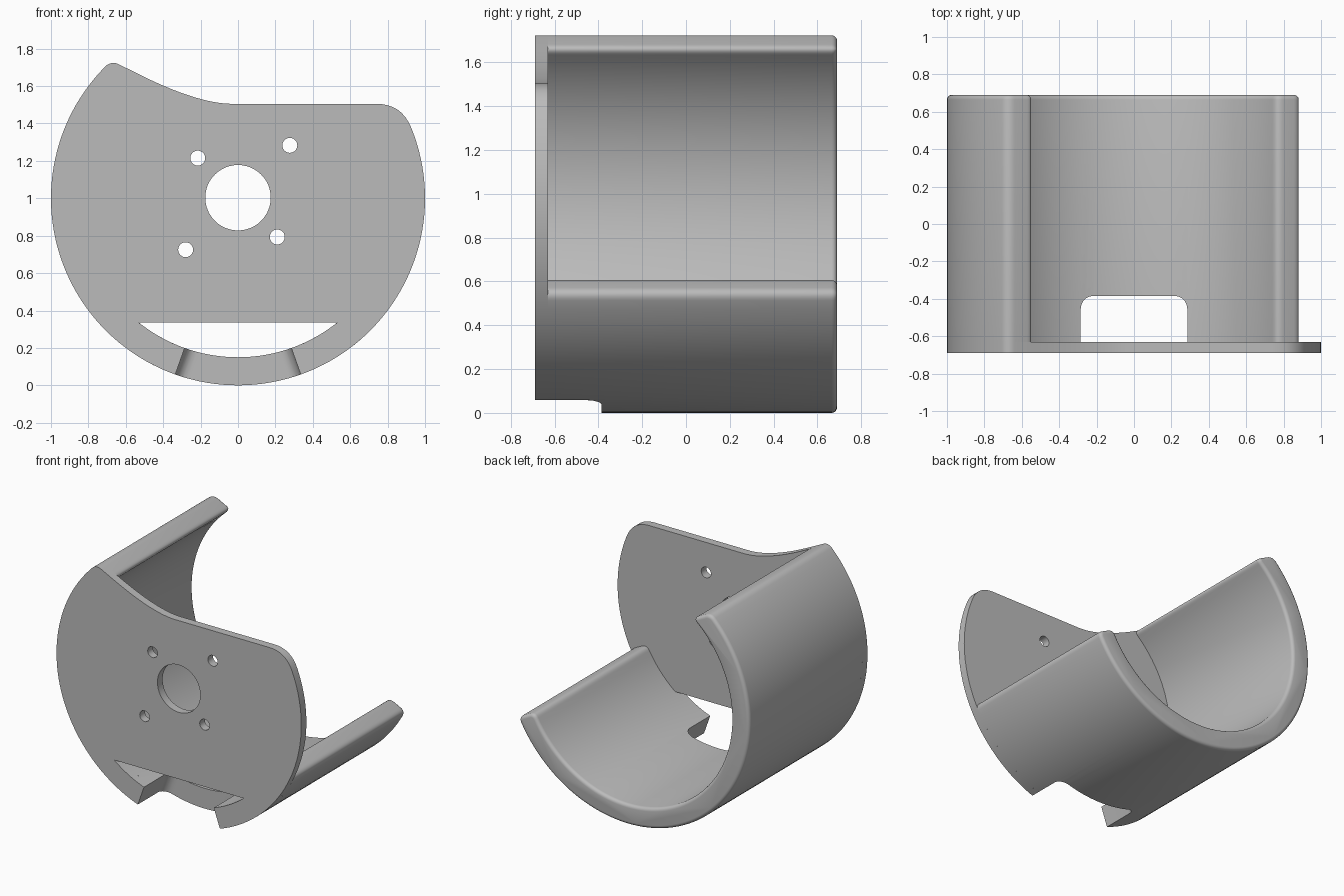
import bpy, bmesh
from math import sin, cos, pi, radians
from mathutils import Vector

old = bpy.data.objects.get("Cube")
if old:
    bpy.data.objects.remove(old, do_unlink=True)

OUTER, INNER = 1.0, 0.85
FRONT, PLATE_BACK, REAR = -0.69, -0.63, 0.69
FILLET = 0.045

grey = bpy.data.materials.new("plain grey")
grey.use_nodes = True
grey.diffuse_color = (0.5, 0.5, 0.5, 1)
grey.node_tree.nodes["Principled BSDF"].inputs["Base Color"].default_value = (0.5, 0.5, 0.5, 1)


# 2D outline helpers, in x and z
def polar(r, deg):
    return Vector((r * cos(radians(deg)), 1 + r * sin(radians(deg))))


def arc(r, a, b):
    n = max(2, round(abs(b - a) / 2.5))
    return [polar(r, a + (b - a) * i / n) for i in range(n + 1)]


def bend(p, c, q, n=8):
    p, c, q = Vector(p), Vector(c), Vector(q)
    return [p * (1 - t) ** 2 + c * 2 * t * (1 - t) + q * t * t
            for t in (i / n for i in range(n + 1))]


def circle(x, z, r, n=48):
    return [Vector((x + r * cos(2 * pi * i / n), z + r * sin(2 * pi * i / n))) for i in range(n)]


def clean(points):
    out = []
    for p in points:
        if not out or (p - out[-1]).length > 1e-4:
            out.append(p)
    return out


def shade(ob):
    bpy.ops.object.select_all(action='DESELECT')
    ob.select_set(True)
    bpy.context.view_layer.objects.active = ob
    bpy.ops.object.shade_smooth_by_angle(angle=radians(30))


def link(name, bm):
    bmesh.ops.recalc_face_normals(bm, faces=bm.faces[:])
    me = bpy.data.meshes.new(name)
    bm.to_mesh(me)
    bm.free()
    me.materials.append(grey)
    ob = bpy.data.objects.new(name, me)
    bpy.context.collection.objects.link(ob)
    return ob


# Corners of the two wall ends, cut on parallel slopes
left_out, left_in = polar(OUTER, 132.6), polar(INNER, 128.7)
right_out, right_in = polar(OUTER, -26.57 + 360), polar(INNER, -26.57 + 360)
d_out, d_in = FILLET * 57.3, FILLET * 57.3 / INNER
slope = (left_in - left_out).normalized() * FILLET
left_tip = bend(left_in - slope, left_in, polar(INNER, 128.7 + d_in))
left_crest = bend(polar(OUTER, 132.6 + d_out), left_out, left_out + slope)
slope_r = (right_in - right_out).normalized() * FILLET

# Curved wall: extruded open ring with rounded rear rim
outline = clean(
    arc(OUTER, 132.6 + d_out, 333.43 - d_out)
    + bend(polar(OUTER, 333.43 - d_out), right_out, right_out + slope_r)
    + bend(right_in - slope_r, right_in, polar(INNER, 333.43 - d_in))
    + arc(INNER, 333.43 - d_in, 128.7 + d_in)
    + left_tip[::-1] + left_crest[::-1][:-1])
bm = bmesh.new()
face = bm.faces.new([bm.verts.new((p.x, PLATE_BACK, p.y)) for p in outline])
ext = bmesh.ops.extrude_face_region(bm, geom=[face], use_keep_orig=True)
rear = [v for v in ext["geom"] if isinstance(v, bmesh.types.BMVert)]
bmesh.ops.translate(bm, verts=rear, vec=(0, REAR - PLATE_BACK, 0))
rim = [e for e in bm.edges if all(v.co.y > 0 for v in e.verts)]
bmesh.ops.bevel(bm, geom=rim, offset=0.025, segments=4, profile=0.5, affect='EDGES')
wall = link("curved_wall", bm)

# Notch cutter: radial sides and rounded rear corners
bm = bmesh.new()
bmesh.ops.create_cube(bm, size=1)
for v in bm.verts:
    side, back, top = v.co.x > 0, v.co.y > 0, v.co.z > 0
    p = polar(0.7 if top else 1.15, 270 + (19.6 if side else -19.6))
    v.co = (p.x, -0.385 if back else -0.8, p.y)
corners = [e for e in bm.edges
           if all(v.co.y > -0.5 for v in e.verts) and e.verts[0].co.x * e.verts[1].co.x > 0]
bmesh.ops.bevel(bm, geom=corners, offset=0.07, segments=8, profile=0.5, affect='EDGES')
cutter = link("notch_cutter", bm)
cutter.hide_render = True
mod = wall.modifiers.new("notch", 'BOOLEAN')
mod.operation, mod.solver, mod.object = 'DIFFERENCE', 'EXACT', cutter
bpy.context.view_layer.objects.active = wall
bpy.ops.object.modifier_apply(modifier="notch")
bpy.data.objects.remove(cutter, do_unlink=True)

# Open the wall where it meets the plate
bm = bmesh.new()
bm.from_mesh(wall.data)
hidden = [f for f in bm.faces if all(v.co.y < PLATE_BACK + 0.001 for v in f.verts)]
bmesh.ops.delete(bm, geom=hidden, context='FACES_ONLY')
bm.to_mesh(wall.data)
bm.free()
shade(wall)

# Front plate: outline with the lower slot, and five round holes
plate_outline = clean(
    arc(OUTER, 132.6 + d_out, 270 - 19.6)
    + arc(INNER, 270 - 19.6, 270 - 38.5)
    + arc(INNER, 270 + 38.5, 270 + 19.6)
    + arc(OUTER, 270 + 19.6, 360 + 22.3)
    + bend(polar(OUTER, 22.3), (0.874, 1.505), (0.74, 1.505))
    + bend((-0.03, 1.505), (-0.216, 1.505), (-0.54, 1.668), 16)
    + left_crest[::-1][:-1])
holes = [circle(0, 1.003, 0.175)] + [
    circle(x, z, 0.04, 24)
    for x, z in ((-0.215, 1.215), (0.277, 1.283), (-0.28, 0.725), (0.21, 0.793))]
curve = bpy.data.curves.new("front_plate", 'CURVE')
curve.dimensions, curve.fill_mode = '2D', 'BOTH'
curve.extrude = (PLATE_BACK - FRONT) / 2
for loop in [plate_outline] + holes:
    spline = curve.splines.new('POLY')
    spline.points.add(len(loop) - 1)
    for point, p in zip(spline.points, loop):
        point.co = (p.x, p.y, 0, 1)
    spline.use_cyclic_u = True
curve.materials.append(grey)
plate = bpy.data.objects.new("front_plate", curve)
bpy.context.collection.objects.link(plate)
plate.rotation_euler.x = pi / 2
plate.location.y = (FRONT + PLATE_BACK) / 2
bpy.ops.object.select_all(action='DESELECT')
plate.select_set(True)
bpy.context.view_layer.objects.active = plate
bpy.ops.object.convert(target='MESH')
shade(bpy.context.object)
